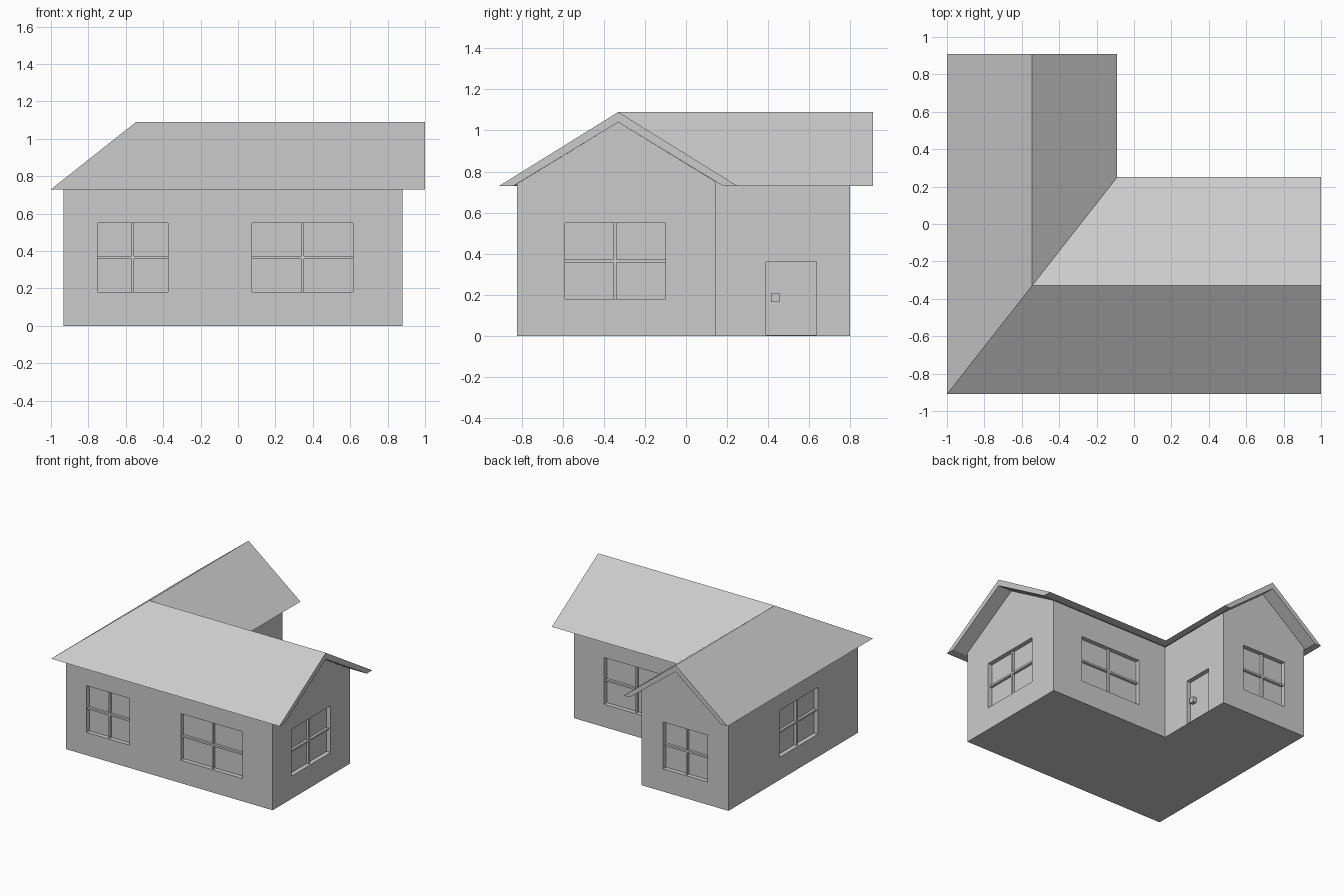
import bpy
import bmesh

cube = bpy.data.objects.get("Cube")
if cube:
    bpy.data.objects.remove(cube, do_unlink=True)

plaster = bpy.data.materials.new("light_grey")
plaster.use_nodes = True
GREY = (0.6, 0.6, 0.6, 1)
plaster.diffuse_color = GREY
plaster.node_tree.nodes["Principled BSDF"].inputs["Base Color"].default_value = GREY

RIDGE_X, RIDGE_Y = -0.545, -0.33    # ridge lines of the two wings
HALF_X, HALF_Y = 0.455, 0.58        # half widths of the roof over each wing
DEPTH = 0.035                       # window and door recess
BAR = 0.015


def finish(name, bm):
    bmesh.ops.recalc_face_normals(bm, faces=bm.faces[:])
    mesh = bpy.data.meshes.new(name)
    bm.to_mesh(mesh)
    bm.free()
    mesh.materials.append(plaster)
    obj = bpy.data.objects.new(name, mesh)
    bpy.context.collection.objects.link(obj)
    return obj


def sweep_wings(name, profile, end_x, end_y):
    """Sweep a (fraction of half width, height) profile around the mitred L plan."""
    bm = bmesh.new()
    rings = [[], [], []]
    for d, z in profile:
        x, y = RIDGE_X + d * HALF_X, RIDGE_Y + d * HALF_Y
        for ring, point in zip(rings, ((end_x, y, z), (x, y, z), (x, end_y, z))):
            ring.append(bm.verts.new(point))
    n = len(profile)
    for a, b in zip(rings, rings[1:]):
        for i in range(n):
            j = (i + 1) % n
            bm.faces.new((a[i], a[j], b[j], b[i]))
    bm.faces.new(rings[0])
    bm.faces.new(rings[-1])
    return finish(name, bm)


def add_box(bm, axis, depth_range, side_range, z_range):
    """Box whose depth runs along the given wall axis."""
    ranges = (depth_range, side_range) if axis == "x" else (side_range, depth_range)
    ranges += (z_range,)
    for v in bmesh.ops.create_cube(bm, size=1)["verts"]:
        v.co = [lo + (hi - lo) * (c + 0.5) for c, (lo, hi) in zip(v.co, ranges)]


# Walls and roof share the mitred plan
walls = sweep_wings("walls", [(-0.85, 0), (-0.85, 0.74), (0, 1.04), (0.82, 0.75), (0.82, 0)],
                    0.88, 0.80)
sweep_wings("roof", [(-1, 0.73), (0, 1.09), (1, 0.73), (0.88, 0.73), (0, 1.04), (-0.88, 0.73)],
            1.0, 0.91)

# Wall planes: axis, position, outward direction
LEFT_X, INNER_X = RIDGE_X - 0.85 * HALF_X, RIDGE_X + 0.82 * HALF_X
FRONT_Y, INNER_Y = RIDGE_Y - 0.85 * HALF_Y, RIDGE_Y + 0.82 * HALF_Y
SILL = (0.18, 0.55)
openings = {
    "front_small_window": ("y", FRONT_Y, -1, (-0.75, -0.375), SILL),
    "front_wide_window": ("y", FRONT_Y, -1, (0.075, 0.615), SILL),
    "gable_window": ("x", 0.88, 1, (-0.59, -0.10), SILL),
    "courtyard_window": ("y", INNER_Y, 1, (0.075, 0.615), SILL),
    "back_gable_window": ("y", 0.80, 1, (-0.75, -0.36), SILL),
    "side_window": ("x", LEFT_X, -1, (-0.32, 0.16), SILL),
    "door": ("x", INNER_X, 1, (0.39, 0.635), (0.003, 0.36)),
}

# Recess every opening
bm = bmesh.new()
for axis, pos, out, side, height in openings.values():
    add_box(bm, axis, sorted((pos - out * DEPTH, pos + out * 0.05)), side, height)
cutter = finish("opening_cutter", bm)
cutter.hide_render = True
cut = walls.modifiers.new("openings", "BOOLEAN")
cut.object = cutter
cut.solver = "EXACT"
bpy.context.view_layer.objects.active = walls
bpy.ops.object.modifier_apply(modifier=cut.name)
bpy.data.objects.remove(cutter, do_unlink=True)

# Window crossbars and the door handle
for name, (axis, pos, out, side, height) in openings.items():
    bm = bmesh.new()
    if name == "door":
        depth = sorted((pos - out * DEPTH, pos - out * 0.005))
        add_box(bm, axis, depth, (0.415, 0.455), (0.165, 0.205))
        finish("door_handle", bm)
        continue
    depth = sorted((pos - out * DEPTH, pos - out * 0.015))
    mid_s, mid_z = sum(side) / 2, sum(height) / 2
    add_box(bm, axis, depth, (mid_s - BAR / 2, mid_s + BAR / 2), height)
    add_box(bm, axis, depth, side, (mid_z - BAR / 2, mid_z + BAR / 2))
    finish(name + "_bars", bm)
